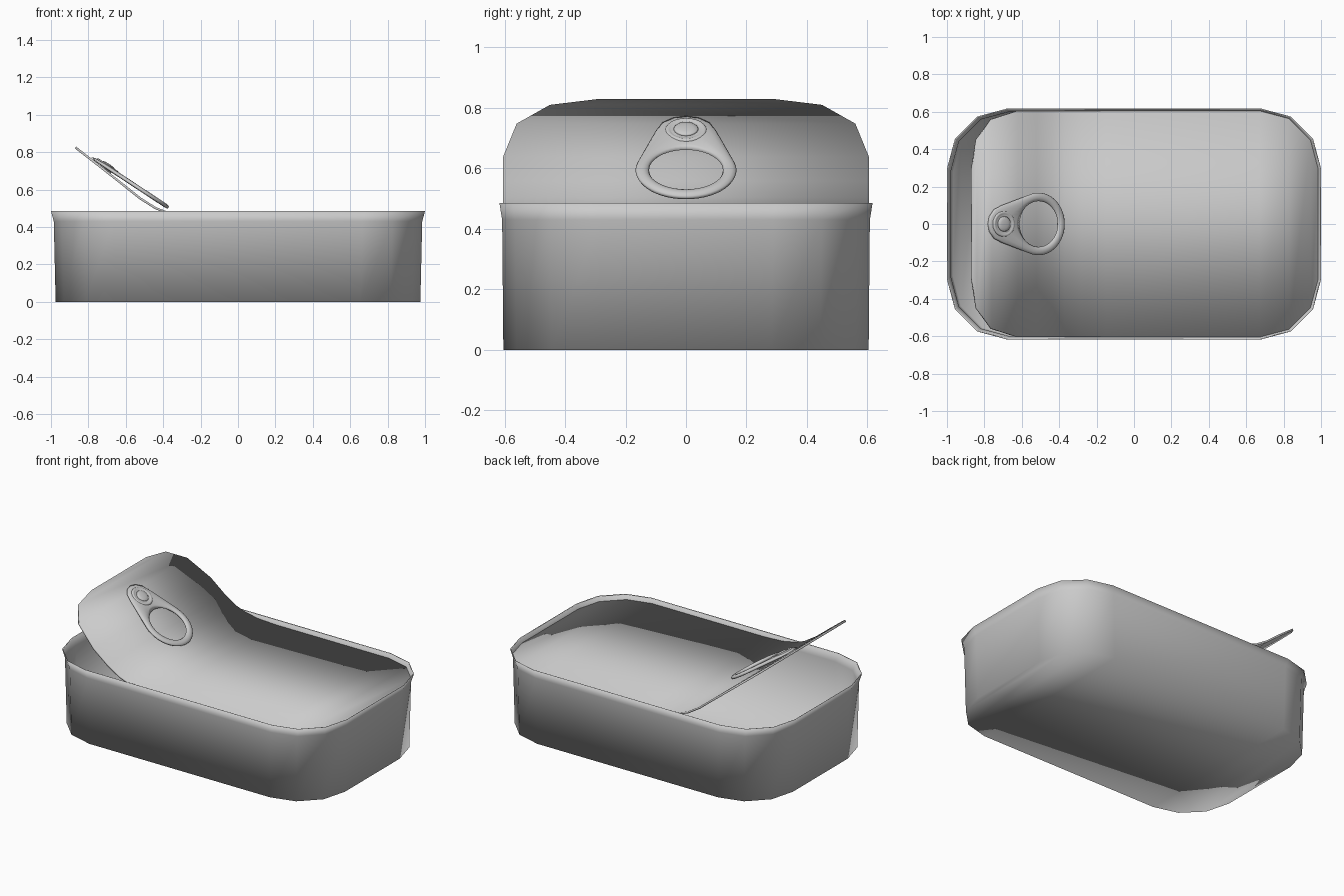
import bpy, bmesh
from math import sin, cos, pi, atan2, sqrt
from mathutils import Matrix, Vector

if "Cube" in bpy.data.objects:
    bpy.data.objects.remove(bpy.data.objects["Cube"])


def finish(bm, name):
    bmesh.ops.recalc_face_normals(bm, faces=bm.faces)
    me = bpy.data.meshes.new(name)
    bm.to_mesh(me)
    bm.free()
    for p in me.polygons:
        p.use_smooth = True
    ob = bpy.data.objects.new(name, me)
    bpy.context.collection.objects.link(ob)
    return ob


def bridge(bm, a, b):
    n = len(a)
    for i in range(n):
        bm.faces.new((a[i], a[(i + 1) % n], b[(i + 1) % n], b[i]))


def rounded_rect(a, b, r, seg=3):
    pts = []
    for q, (sx, sy) in enumerate([(1, 1), (-1, 1), (-1, -1), (1, -1)]):
        for i in range(seg + 1):
            t = (q + i / seg) * pi / 2
            pts.append((sx * (a - r) + r * cos(t), sy * (b - r) + r * sin(t)))
    return pts


def cross_fill(bm, loop):
    # fills a y-symmetric outline with strips running across it
    n = len(loop)
    for i in range(n // 2 - 1):
        bm.faces.new((loop[i], loop[i + 1], loop[n - 2 - i], loop[n - 1 - i]))


# Can body: outer wall, thin flared rim, inner wall and floor (z, half length, half width)
bm = bmesh.new()
loops = []
for z, a, b in [(0, .975, .604), (.43, .985, .608), (.485, 1, .617),
                (.483, .995, .612), (.43, .979, .602), (.008, .969, .598)]:
    loops.append([bm.verts.new((x, y, z)) for x, y in rounded_rect(a, b, .32)])
for a, b in zip(loops, loops[1:]):
    bridge(bm, a, b)
cross_fill(bm, loops[0])
cross_fill(bm, loops[-1])
finish(bm, "can_body")

# Peeled lid: cross strips following the bend (x, z, half width)
bm = bmesh.new()
stations = [(-.865, .83, .285), (-.84, .81, .45), (-.76, .748, .56), (-.62, .638, .605),
            (-.52, .558, .605), (-.436, .505, .605), (-.37, .48, .605), (-.28, .462, .605),
            (-.15, .455, .605), (.67, .455, .605), (.83, .455, .563), (.945, .455, .45),
            (.985, .455, .295)]
top = [[bm.verts.new((x, s * w, z)) for s in (-1, 1)] for x, z, w in stations]
for a, b in zip(top, top[1:]):
    bm.faces.new((a[0], b[0], b[1], a[1]))
lid = finish(bm, "peeled_lid")
if lid.data.polygons[0].normal.z < 0:
    lid.data.flip_normals()
mod = lid.modifiers.new("thickness", "SOLIDIFY")
mod.thickness = .012
mod.offset = -1

# Pull tab: local u axis runs up the slope, origin at the finger hole centre
R, r, D, hole, N = .167, .098, .228, .122, 48
k = (R - r) / D


def outer_radius(t):
    # distance from the hole centre to the hull of the two end circles
    t = abs(atan2(sin(t), cos(t)))
    tangent = atan2(sqrt(1 - k * k), k)
    small = atan2(r * sin(tangent), D + r * cos(tangent))
    if t >= tangent:
        return R
    if t <= small:
        return D * cos(t) + sqrt(r * r - (D * sin(t)) ** 2)
    return R / cos(t - tangent)


ang = 0.582
u_axis = Vector((-cos(ang), 0, sin(ang)))
w_axis = Vector((sin(ang), 0, cos(ang)))
v_axis = w_axis.cross(u_axis)
place = Matrix((u_axis, v_axis, w_axis)).transposed().to_4x4()
place.translation = Vector((-.51, 0, .594))

bm = bmesh.new()
rings = []
for f, h in [(0, 0), (.12, .008), (.4, .012), (.7, .011), (.92, .006), (1, 0),
             (.9, -.008), (.5, -.010), (.12, -.008)]:
    ring = []
    for i in range(N):
        t = 2 * pi * i / N
        d = hole + f * (outer_radius(t) - hole)
        ring.append(bm.verts.new((d * cos(t), d * sin(t), h)))
    rings.append(ring)
for i, ring in enumerate(rings):
    bridge(bm, ring, rings[(i + 1) % len(rings)])
tab = finish(bm, "pull_tab")
tab.matrix_world = place


# Rivet and the raised collar around it, as turned profiles (radius, height)
def turned(name, profile, n=24):
    bm = bmesh.new()
    prev = None
    for rad, h in profile:
        ring = [bm.verts.new((rad * cos(2 * pi * i / n), rad * sin(2 * pi * i / n), h))
                for i in range(n)]
        if prev:
            bridge(bm, prev, ring)
        else:
            bm.faces.new(ring)
        prev = ring
    bm.faces.new(prev)
    ob = finish(bm, name)
    ob.matrix_world = place @ Matrix.Translation((D, 0, 0))


turned("rivet", [(.036, -.016), (.036, .009), (.041, .013), (.037, .017), (.022, .020), (.008, .021)])
turned("rivet_collar", [(.072, .005), (.066, .013), (.060, .015), (.054, .0125), (.050, .0115)])
